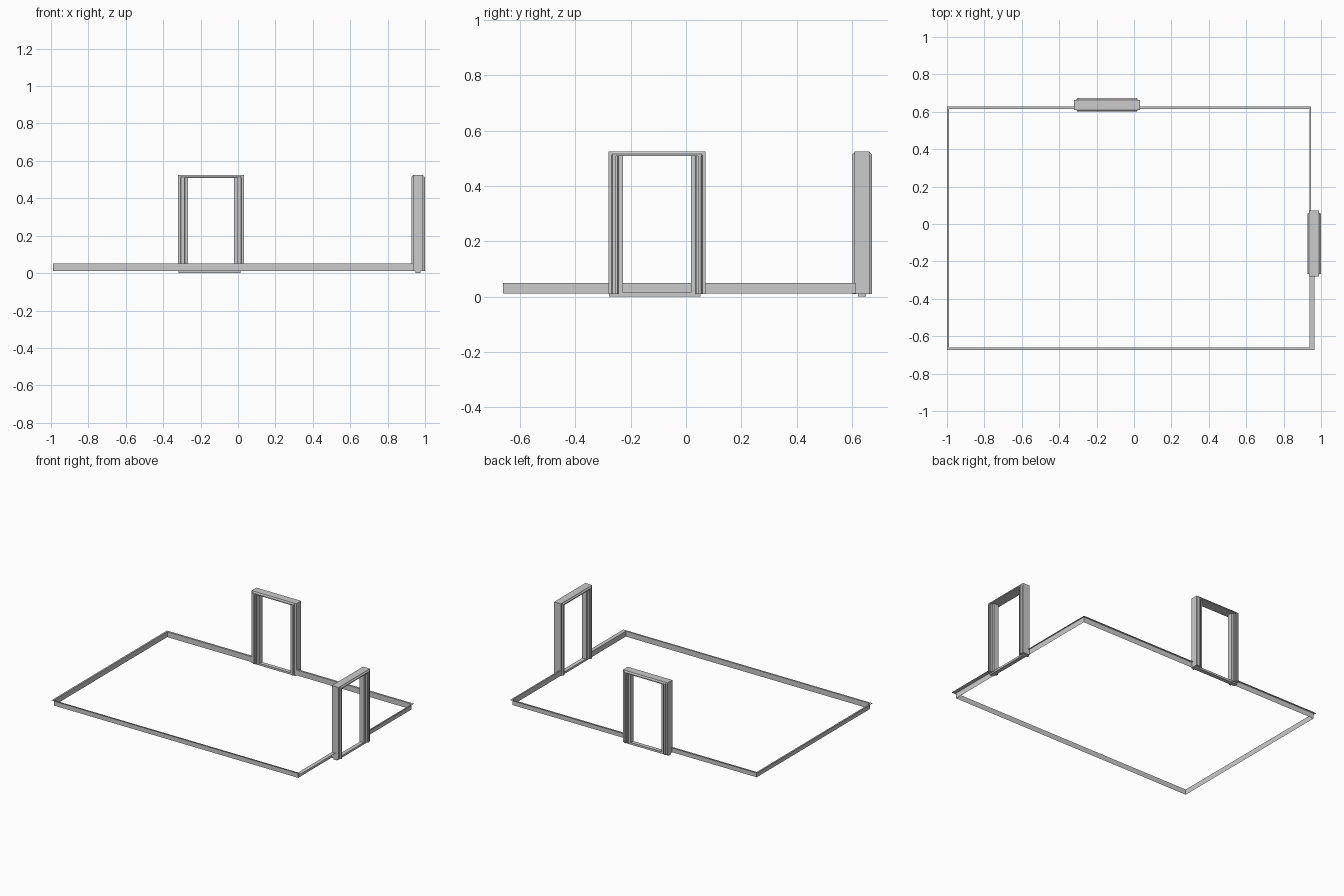
import bpy, bmesh
from mathutils import Matrix, Vector

if "Cube" in bpy.data.objects:
    bpy.data.objects.remove(bpy.data.objects["Cube"])


def make_object(name, bm, matrix=None):
    if matrix:
        bm.transform(matrix)
    mesh = bpy.data.meshes.new(name)
    bm.to_mesh(mesh)
    bm.free()
    ob = bpy.data.objects.new(name, mesh)
    bpy.context.collection.objects.link(ob)
    return ob


def prism(name, outline, direction, matrix):
    # closed solid: planar outline swept along a direction
    bm = bmesh.new()
    face = bm.faces.new([bm.verts.new(p) for p in outline])
    res = bmesh.ops.extrude_face_region(bm, geom=[face], use_keep_orig=True)
    verts = [g for g in res["geom"] if isinstance(g, bmesh.types.BMVert)]
    bmesh.ops.translate(bm, verts=verts, vec=Vector(direction))
    bmesh.ops.recalc_face_normals(bm, faces=bm.faces)
    return make_object(name, bm, matrix)


def skirting(name, inner, outer):
    # thin upright sheet facing the room, with a lip running back to the wall
    bm = bmesh.new()
    rows = [[(x, y, 0.012) for x, y in inner],
            [(x, y, 0.05) for x, y in inner],
            [(x, y, 0.05) for x, y in outer]]
    rows = [[bm.verts.new(p) for p in row] for row in rows]
    for a, b in zip(rows, rows[1:]):
        for i in range(len(a) - 1):
            bm.faces.new((a[i], a[i + 1], b[i + 1], b[i]))
    return make_object(name, bm)


# half of the jamb cross-section: (distance from opening centre, depth)
JAMB = [(0.176, 0.027), (0.164, 0.027), (0.160, 0.0355), (0.149, 0.0355),
        (0.149, 0.028), (0.142, 0.028), (0.140, 0.018), (0.123, 0.018)]
# half of the head cross-section: (depth, height)
HEAD = [(0.027, 0.524), (0.030, 0.518), (0.0355, 0.515), (0.0355, 0.508),
        (0.018, 0.508)]


def door_frame(prefix, matrix):
    for side, label in ((-1, "left"), (1, "right")):
        pts = JAMB + [(u, -v) for u, v in reversed(JAMB)]
        prism(f"{prefix}_{label}_jamb", [(side * u, v, 0.01) for u, v in pts],
              (0, 0, 0.502), matrix)
    # head: wide capping board with a deeper, narrower trim below
    prism(f"{prefix}_head_cap", [(-0.176, v, z) for v, z in
          ((-0.027, 0.508), (0.027, 0.508), (0.027, 0.524), (-0.027, 0.524))],
          (0.352, 0, 0), matrix)
    pts = HEAD + [(-v, z) for v, z in reversed(HEAD)]
    prism(f"{prefix}_head_trim", [(-0.161, v, z) for v, z in pts],
          (0.322, 0, 0), matrix)
    # flat threshold strip on the floor
    prism(f"{prefix}_threshold", [(-0.174, v, z) for v, z in
          ((-0.014, 0), (0.014, 0), (0.014, 0.014), (-0.014, 0.014))],
          (0.332, 0, 0), matrix)


BACK_X, SIDE_Y = -0.144, -0.105
door_frame("back_door", Matrix.Translation((BACK_X, 0.637, 0)))
door_frame("side_door", Matrix.Translation((0.963, SIDE_Y, 0))
           @ Matrix.Rotation(1.5707963, 4, 'Z'))

# skirting runs, broken at the two doorways
H = 0.165
skirting("long_skirting",
         [(BACK_X - H, 0.615), (-0.988, 0.615), (-0.988, -0.661),
          (0.937, -0.661), (0.937, SIDE_Y - H)],
         [(BACK_X - H, 0.629), (-1.0, 0.629), (-1.0, -0.673),
          (0.965, -0.673), (0.965, SIDE_Y - H)])
skirting("corner_skirting",
         [(0.937, SIDE_Y + H), (0.937, 0.615), (BACK_X + H, 0.615)],
         [(0.947, SIDE_Y + H), (0.947, 0.629), (BACK_X + H, 0.629)])
